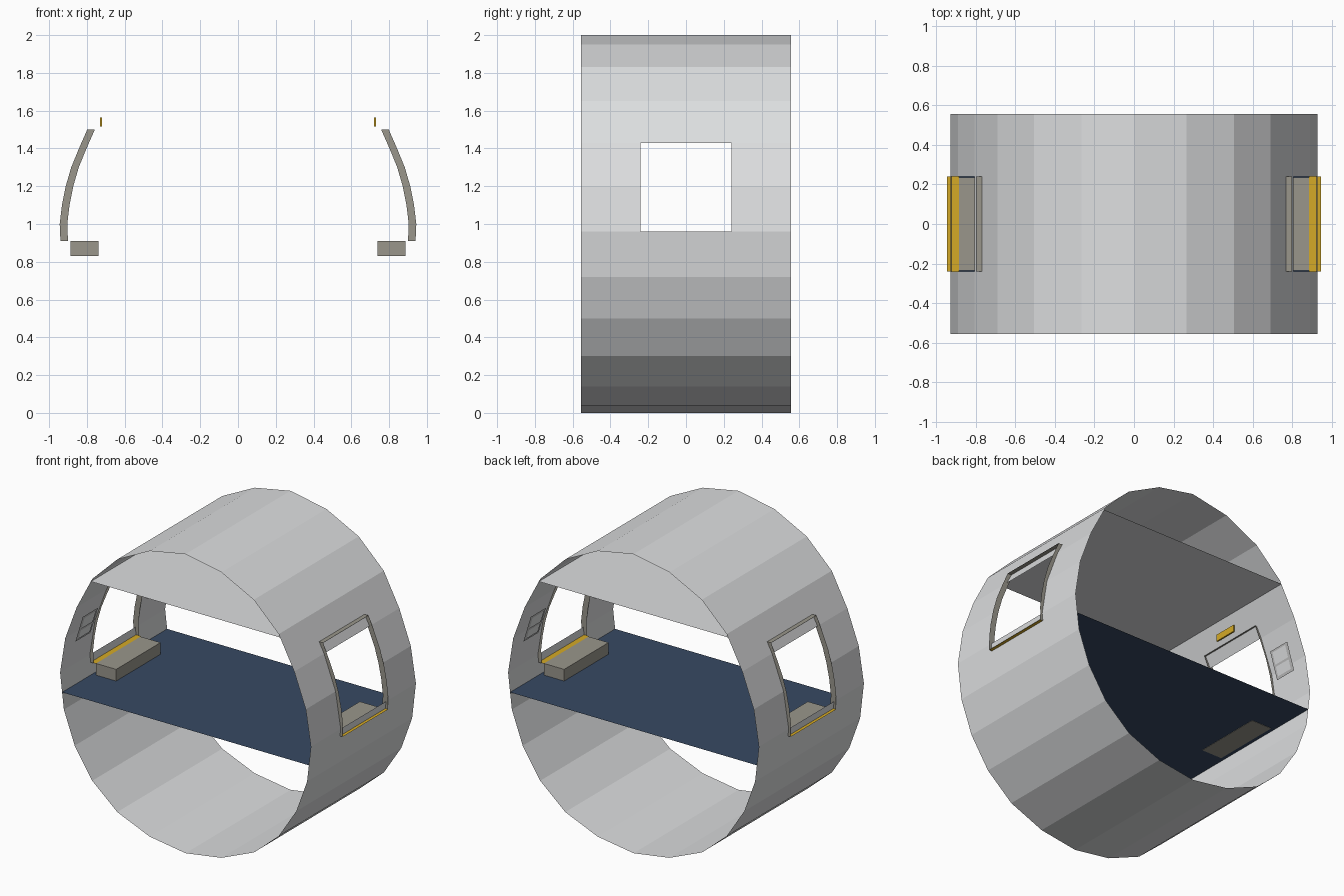
import bpy, bmesh

if "Cube" in bpy.data.objects:
    bpy.data.objects.remove(bpy.data.objects["Cube"])


def material(name, rgb):
    m = bpy.data.materials.new(name)
    m.diffuse_color = (*rgb, 1)
    m.use_nodes = True
    m.node_tree.nodes["Principled BSDF"].inputs["Base Color"].default_value = m.diffuse_color
    return m


SHELL = material("light grey", (0.72, 0.73, 0.74))
TRIM = material("warm grey", (0.32, 0.305, 0.26))
NAVY = material("navy floor", (0.038, 0.067, 0.125))
YELLOW = material("amber", (0.66, 0.40, 0.02))
PANEL = material("panel grey", (0.50, 0.50, 0.50))

LEN = 0.555   # half length of the tube
WIN = 0.24    # half width of a window


def make(name, polys, mat):
    """Mesh object from a list of polygons, with shared corners welded."""
    bm = bmesh.new()
    for poly in polys:
        bm.faces.new([bm.verts.new(p) for p in poly])
    bmesh.ops.remove_doubles(bm, verts=bm.verts, dist=0.0005)
    me = bpy.data.meshes.new(name)
    bm.to_mesh(me)
    bm.free()
    me.materials.append(mat)
    ob = bpy.data.objects.new(name, me)
    bpy.context.collection.objects.link(ob)
    return ob


def flat(x0, x1, y, z):
    """Horizontal rectangle."""
    return [(x0, -y, z), (x1, -y, z), (x1, y, z), (x0, y, z)]


def slanted(s, y0, y1, a, b):
    """Rectangle along y between the (x, z) points a and b on side s."""
    q = [(s * a[0], y0, a[1]), (s * b[0], y0, b[1]),
         (s * b[0], y1, b[1]), (s * a[0], y1, a[1])]
    return q if s < 0 else q[::-1]


def box(name, x, z, size, mat):
    bpy.ops.mesh.primitive_cube_add(size=1, location=(x, 0, z))
    ob = bpy.context.object
    ob.name = name
    ob.scale = size
    ob.data.materials.append(mat)


# Tube shell: open 24-sided section, with a window hole on each side
half = [(0, 0), (0.265, 0.04), (0.505, 0.14), (0.69, 0.30), (0.82, 0.50),
        (0.90, 0.72), (0.928, 0.96), (0.89, 1.20), (0.805, 1.43),
        (0.69, 1.65), (0.505, 1.83), (0.265, 1.95), (0, 2.0)]
columns = [-LEN, -WIN, WIN, LEN]
polys = []
for s in (-1, 1):
    for a, b in zip(half, half[1:]):
        for i in range(3):
            if i == 1 and 0.9 < a[1] < 1.3:
                continue
            polys.append(slanted(s, columns[i], columns[i + 1], a, b)[::-1])
make("tube_shell", polys, SHELL)

# Floor and ceiling sheets
make("floor", [flat(-0.913, 0.913, LEN, 0.832)], NAVY)
make("ceiling", [flat(-0.70, 0.70, LEN, 1.63)], SHELL)

# Window jamb outline: (z, outer x), 0.04 deep
jamb = [(0.91, 0.94), (1.0, 0.944), (1.1, 0.932), (1.2, 0.912),
        (1.3, 0.883), (1.4, 0.842), (1.5, 0.798)]
for s, side in ((-1, "left"), (1, "right")):
    polys = []
    for y in (-WIN, WIN):
        for (z0, x0), (z1, x1) in zip(jamb, jamb[1:]):
            polys.append([(s * x0, y, z0), (s * x1, y, z1),
                          (s * (x1 - 0.04), y, z1), (s * (x0 - 0.04), y, z0)])
    polys.append(flat(s * 0.758, s * 0.798, WIN, 1.5))
    make(side + "_window_frame", polys, TRIM)
    make(side + "_window_sill", [flat(s * 0.885, s * 0.944, WIN, 0.911)], YELLOW)

    # Bench under the window and lamp above it
    box(side + "_bench", s * 0.8125, 0.87, (0.15, 0.47, 0.08), TRIM)
    box(side + "_lamp", s * 0.725, 1.54, (0.01, 0.16, 0.045), YELLOW)

    # Wall panels at both ends, each with two inset screens
    for e, end in ((-1, "front"), (1, "back")):
        y = e * 0.375
        make(f"{side}_{end}_wall_panel",
             [slanted(s, y - 0.08, y + 0.08, (0.885, 1.14), (0.83, 1.32))], PANEL)
        make(f"{side}_{end}_panel_screens",
             [slanted(s, y - 0.06, y + 0.06, (0.876, 1.155), (0.858, 1.215)),
              slanted(s, y - 0.06, y + 0.06, (0.854, 1.228), (0.831, 1.305))], SHELL)
